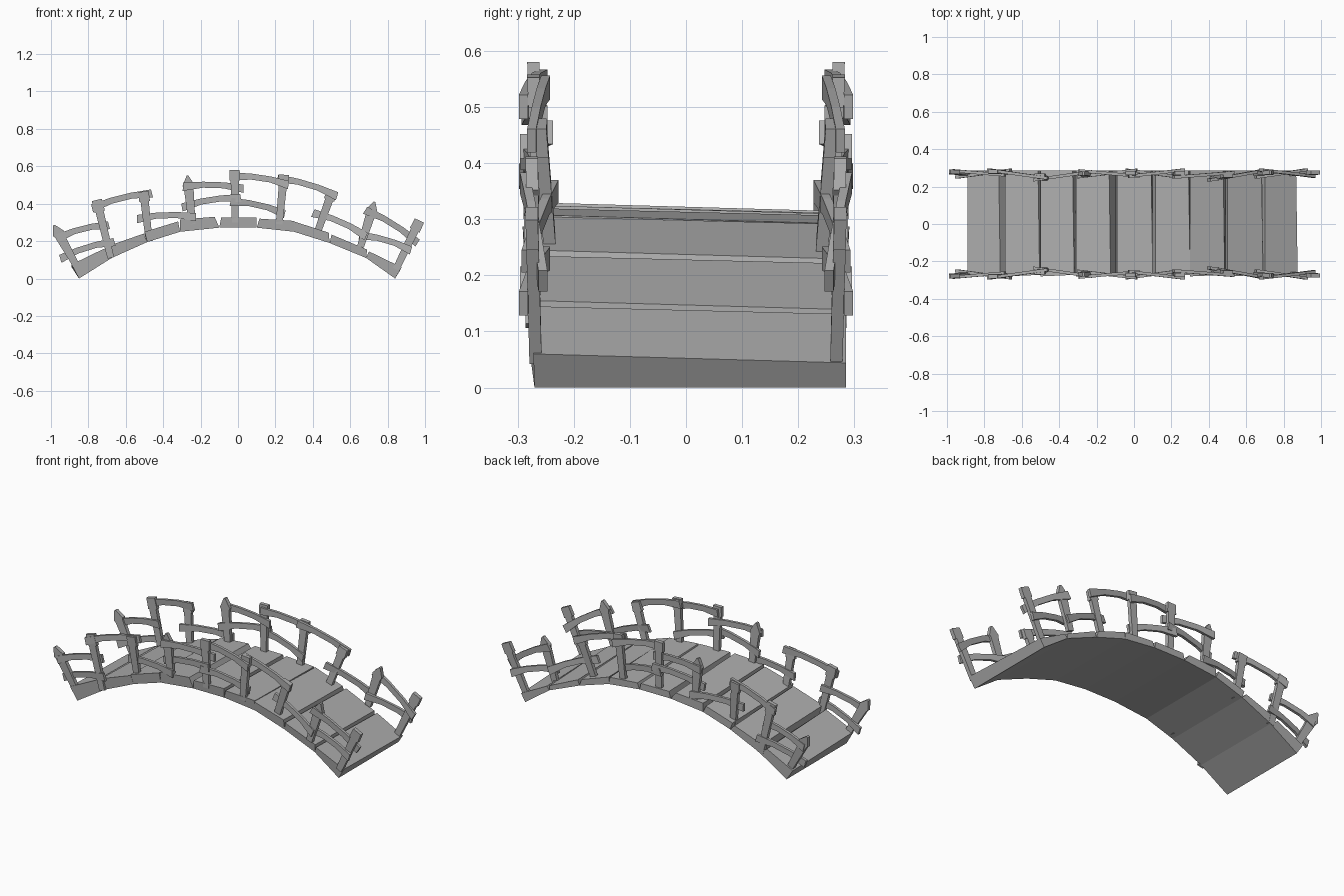
import bpy
from mathutils import Vector

cube = bpy.data.objects.get("Cube")
if cube:
    bpy.data.objects.remove(cube)

stone = bpy.data.materials.new("weathered grey")
stone.diffuse_color = (0.42, 0.42, 0.42, 1)
stone.use_nodes = True
stone.node_tree.nodes["Principled BSDF"].inputs["Base Color"].default_value = (0.42, 0.42, 0.42, 1)


def loft(name, rings):
    """Closed solid through rings that all have the same number of points."""
    n = len(rings[0])
    verts = [tuple(p) for ring in rings for p in ring]
    faces = [tuple(range(n))[::-1], tuple(range(len(verts) - n, len(verts)))]
    for r in range(len(rings) - 1):
        for i in range(n):
            j = (i + 1) % n
            faces.append((r * n + i, r * n + j, r * n + n + j, r * n + n + i))
    mesh = bpy.data.meshes.new(name)
    mesh.from_pydata(verts, [], faces)
    mesh.materials.append(stone)
    obj = bpy.data.objects.new(name, mesh)
    bpy.context.collection.objects.link(obj)
    return obj


def mirror_to_back(obj):
    mod = obj.modifiers.new("other side", "MIRROR")
    mod.use_axis = (False, True, False)


# Deck: tilted slabs following the arch, each given as upper left and upper right corner
arch = [(-.85, 0), (-.675, .11), (-.485, .195), (-.31, .25), (-.10, .272),
        (.10, .272), (.30, .25), (.49, .19), (.685, .11), (.84, 0)]
tops = [(-.89, .075, -.715, .16), (-.69, .175, -.505, .24), (-.50, .25, -.32, .305),
        (-.31, .315, -.125, .33), (-.09, .325, .10, .325), (.115, .32, .30, .308),
        (.30, .305, .485, .245), (.50, .235, .69, .155), (.70, .145, .875, .06)]
for i, (x0, z0, x1, z1) in enumerate(tops):
    (a, b), (c, d) = arch[i], arch[i + 1]
    front = [(a, -.27, b), (c, -.27, d), (x1, -.272, z1), (x0, -.28, z0)]
    back = [(a, .285, b), (c, .285, d), (x1 - .008, .285, z1 - .016), (x0, .285, z0 - .014)]
    loft("deck_plank_%d" % (i + 1), [back, front])

# Posts: base x, z, top x, z, y at base and top, pointed or flat
posts = [(-.865, .07, -.985, .285, .265, .28, True), (-.68, .11, -.755, .42, .275, .28, False),
         (-.475, .2, -.505, .465, .24, .26, False), (-.245, .29, -.27, .55, .262, .27, True),
         (-.015, .3, -.018, .58, .265, .272, False), (.22, .29, .245, .555, .262, .272, False),
         (.415, .22, .505, .47, .24, .26, False), (.655, .17, .73, .41, .27, .275, True),
         (.845, .05, .97, .31, .268, .275, False)]
for i, (x0, z0, x1, z1, y0, y1, pointed) in enumerate(posts):
    base, tip = Vector((x0, -y0, z0)), Vector((x1, -y1, z1))
    up = (tip - base).normalized()
    side = Vector((up.z, 0, -up.x)).normalized()
    steps = [(0, .018), (.75, .026), (.8, .032), (1, .005)] if pointed else \
            [(0, .018), (.8, .022), (.8, .029), (1, .027)]
    rings = []
    for t, w in steps:
        p, d = base.lerp(tip, t), Vector((0, .011, 0))
        rings.append([p - side * w - d, p + side * w - d, p + side * w + d, p - side * w + d])
    mirror_to_back(loft("post_%d" % (i + 1), rings))

# Rails: bowed boards nailed across neighbouring posts: x, z, y at each end
rails = [(-.965, .215, .285, -.69, .285, .262), (-.95, .105, .25, -.66, .195, .288),
         (-.78, .375, .29, -.46, .455, .245), (-.54, .318, .235, -.225, .328, .28),
         (-.295, .49, .285, .03, .48, .255), (-.30, .38, .252, .015, .43, .288),
         (-.03, .545, .255, .27, .50, .29), (-.04, .41, .288, .25, .345, .25),
         (.21, .535, .25, .53, .44, .275), (.40, .35, .235, .685, .225, .285),
         (.68, .365, .288, .96, .19, .255), (.65, .23, .25, .925, .15, .29)]
for i, (x0, z0, y0, x1, z1, y1) in enumerate(rails):
    a, b = Vector((x0, -y0, z0)), Vector((x1, -y1, z1))
    along = (b - a).normalized()
    up = Vector((-along.z, 0, along.x)).normalized()
    rings = []
    for t, h, bow in [(0, .022, 0), (.33, .016, .015), (.67, .016, .015), (1, .022, 0)]:
        p, d = a.lerp(b, t) + up * bow, Vector((0, .008, 0))
        rings.append([p - up * h - d, p - up * h + d, p + up * h + d, p + up * h - d])
    mirror_to_back(loft("rail_%d" % (i + 1), rings))

# Consistent outward faces
import bmesh
for obj in bpy.context.collection.objects:
    if obj.type == "MESH" and obj.name.split("_")[0] in ("deck", "post", "rail"):
        bm = bmesh.new()
        bm.from_mesh(obj.data)
        bmesh.ops.recalc_face_normals(bm, faces=bm.faces)
        bm.to_mesh(obj.data)
        bm.free()
